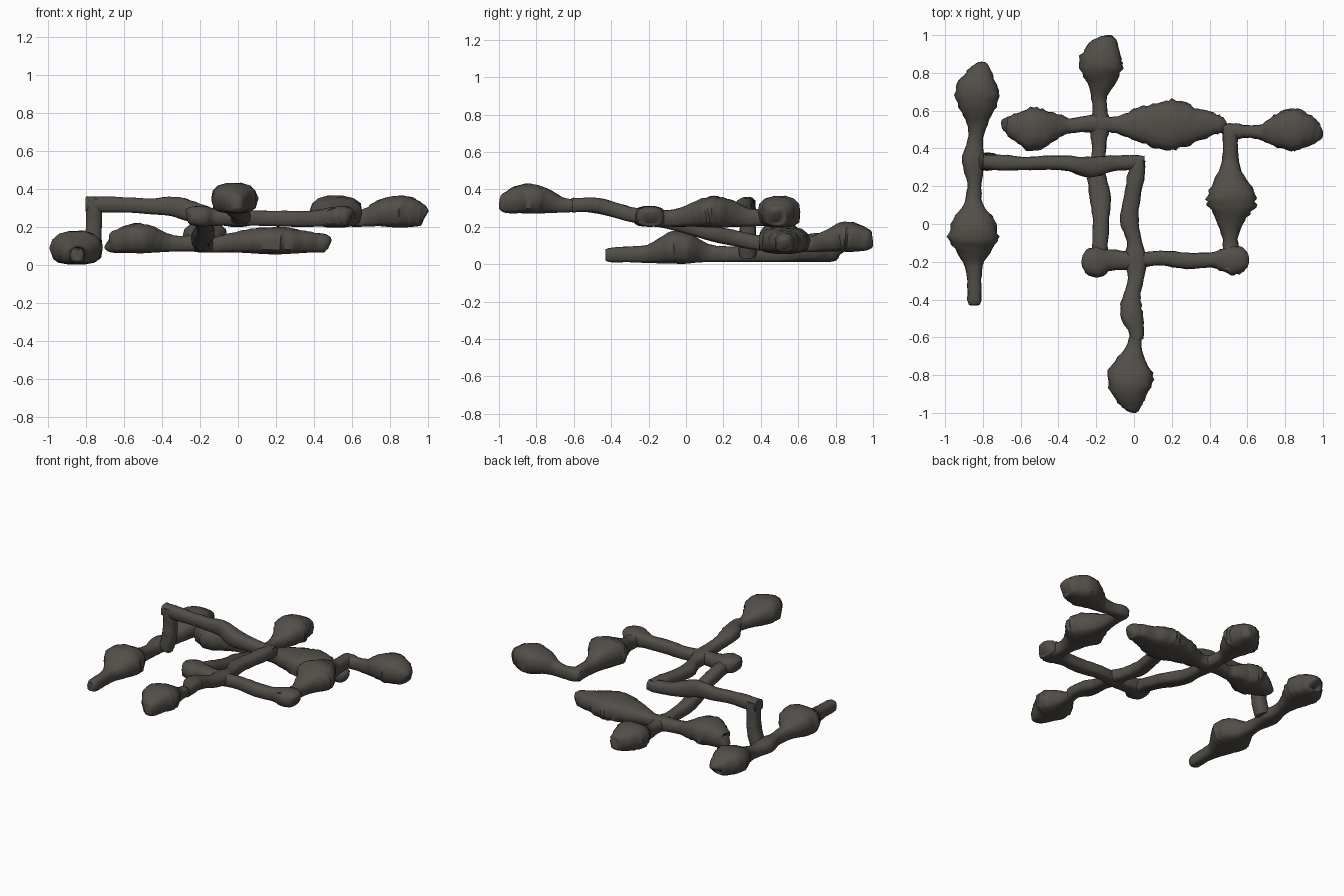
import bpy, bmesh, math, random
from mathutils import Vector

random.seed(4)
SIDES, STEPS = 14, 4
rock = bpy.data.materials.new("dark rock")
rock.diffuse_color = (0.085, 0.077, 0.066, 1)


def spline(a, b, c, d, t):
    return [0.5 * (2 * q + (r - p) * t + (2 * p - 5 * q + 4 * r - s) * t * t
                   + (3 * q - p - 3 * r + s) * t ** 3) for p, q, r, s in zip(a, b, c, d)]


def passage(name, pts, shaft=False):
    """Skin rings along points (x, y, floor z, half width, height)."""
    pts = [(x, y, f + h / 2, w, h / 2) for x, y, f, w, h in pts]
    ext = [pts[0]] + pts + [pts[-1]]
    path = [spline(*ext[i:i + 4], k / STEPS) for i in range(len(pts) - 1) for k in range(STEPS)]
    path.append(list(pts[-1]))
    bm = bmesh.new()
    rings = []
    for i, (x, y, z, w, h) in enumerate(path):
        tan = (Vector(path[min(i + 1, len(path) - 1)][:3]) - Vector(path[max(i - 1, 0)][:3])).normalized()
        side = Vector((0, 1, 0)) if shaft else tan.cross(Vector((0, 0, 1))).normalized()
        up = side.cross(tan).normalized()
        rough = random.uniform(0.94, 1.06)
        ring = []
        for k in range(SIDES):
            a = 2 * math.pi * k / SIDES
            c, s = math.cos(a), math.sin(a)
            # rounded roof, flatter floor
            px = math.copysign(abs(c) ** 0.8, c) * w * rough * random.uniform(0.96, 1.04)
            pz = math.copysign(abs(s) ** (0.8 if s > 0 else 0.5), s) * h
            if s > 0:
                pz *= random.uniform(0.95, 1.04)
            ring.append(bm.verts.new(Vector((x, y, z)) + side * px + up * pz))
        rings.append(ring)
    for a, b in zip(rings, rings[1:]):
        for k in range(SIDES):
            n = (k + 1) % SIDES
            bm.faces.new((a[k], a[n], b[n], b[k]))
    bm.faces.new(rings[0])
    bm.faces.new(rings[-1])
    bmesh.ops.recalc_face_normals(bm, faces=bm.faces)
    me = bpy.data.meshes.new(name)
    bm.to_mesh(me)
    bm.free()
    me.materials.append(rock)
    for p in me.polygons:
        p.use_smooth = True
    ob = bpy.data.objects.new(name, me)
    bpy.context.collection.objects.link(ob)
    bpy.context.view_layer.objects.active = ob
    ob.select_set(True)
    bpy.ops.object.shade_smooth_by_angle(angle=math.radians(50))
    ob.select_set(False)


# Lowest level: west gallery with two chambers
passage("west_gallery", [
    (-.845, -.43, .02, .025, .06), (-.845, -.40, .01, .04, .08), (-.845, -.30, .01, .037, .085),
    (-.85, -.20, .005, .055, .10), (-.85, -.11, 0, .115, .15), (-.85, -.05, 0, .132, .18),
    (-.85, .02, 0, .11, .16), (-.85, .11, .01, .05, .10), (-.845, .22, .01, .038, .085),
    (-.85, .33, .01, .06, .09), (-.84, .44, .01, .04, .085), (-.83, .53, .01, .055, .10),
    (-.83, .62, .01, .10, .14), (-.83, .70, .01, .12, .16), (-.82, .77, .01, .085, .14),
    (-.81, .82, .02, .055, .10), (-.81, .832, .03, .025, .06)])

# Shaft linking the levels, and the high west-east passage
passage("shaft", [(-.79, .33, .0, .045, .09), (-.765, .33, .08, .045, .09),
                  (-.757, .33, .17, .043, .085), (-.757, .33, .30, .042, .085)], True)
passage("high_passage", [
    (-.80, .33, .28, .04, .08), (-.70, .325, .275, .043, .085), (-.58, .32, .275, .036, .08),
    (-.45, .325, .265, .037, .085), (-.34, .32, .255, .04, .105), (-.24, .30, .225, .056, .11),
    (-.12, .32, .21, .042, .085), (.0, .325, .20, .04, .08), (.055, .325, .205, .035, .07)])
passage("middle_passage", [
    (.03, .34, .20, .03, .08), (.015, .27, .20, .045, .085), (-.01, .14, .20, .042, .08),
    (-.025, .02, .20, .05, .08), (.0, -.08, .20, .038, .08), (.01, -.19, .21, .06, .085),
    (.01, -.29, .225, .042, .08), (-.01, -.38, .25, .045, .08), (-.015, -.47, .27, .06, .085),
    (.01, -.55, .28, .045, .075), (.015, -.61, .275, .033, .08)])
passage("south_chamber", [
    (.01, -.58, .28, .03, .07), (.0, -.66, .275, .042, .08), (-.015, -.74, .27, .09, .13),
    (-.02, -.82, .27, .125, .16), (-.02, -.88, .27, .105, .155), (-.01, -.95, .27, .06, .12),
    (-.005, -.985, .28, .035, .09), (-.005, -.998, .30, .015, .05)])

# Cross passage and the eastern column
passage("cross_passage", [
    (-.27, -.20, .22, .03, .07), (-.25, -.20, .21, .065, .095), (-.19, -.20, .20, .08, .11),
    (-.12, -.19, .205, .055, .09), (0, -.195, .205, .045, .085), (.14, -.18, .205, .038, .08),
    (.28, -.195, .20, .045, .085), (.40, -.19, .20, .04, .085), (.47, -.19, .20, .06, .10),
    (.53, -.19, .20, .08, .11), (.58, -.19, .205, .06, .10), (.597, -.19, .22, .03, .06)])
passage("east_gallery", [
    (.51, -.25, .21, .05, .09), (.515, -.18, .20, .055, .10), (.51, -.08, .20, .04, .09),
    (.51, .02, .20, .075, .12), (.515, .09, .195, .12, .155), (.515, .15, .195, .13, .17),
    (.51, .23, .195, .085, .15), (.51, .33, .20, .045, .10), (.51, .43, .205, .042, .09),
    (.51, .50, .205, .042, .085), (.51, .52, .215, .03, .06)])
passage("east_chamber", [
    (.475, .49, .21, .03, .07), (.52, .49, .205, .045, .085), (.60, .49, .20, .033, .085),
    (.68, .485, .20, .045, .10), (.75, .49, .20, .085, .14), (.83, .50, .195, .118, .17),
    (.89, .495, .195, .10, .165), (.95, .485, .20, .07, .13), (.975, .48, .21, .045, .10),
    (.985, .48, .225, .02, .06)])

# Sloping passage down to the lower junction and its north chamber
passage("sloping_passage", [
    (-.19, -.22, .21, .045, .085), (-.18, -.10, .19, .042, .085), (-.175, .03, .155, .045, .085),
    (-.18, .15, .12, .055, .085), (-.20, .27, .095, .05, .085), (-.185, .38, .075, .038, .08),
    (-.185, .46, .07, .045, .08), (-.18, .53, .065, .055, .085), (-.18, .61, .065, .038, .08),
    (-.185, .68, .065, .045, .085), (-.175, .76, .065, .085, .12), (-.175, .84, .065, .12, .16),
    (-.165, .90, .065, .10, .155), (-.145, .96, .07, .065, .12), (-.14, .988, .08, .04, .09),
    (-.14, .998, .10, .015, .05)])
passage("lower_hall", [
    (-.685, .525, .09, .025, .06), (-.67, .525, .065, .045, .10), (-.62, .515, .06, .08, .13),
    (-.54, .505, .06, .118, .16), (-.47, .51, .06, .10, .15), (-.40, .52, .065, .062, .11),
    (-.33, .52, .07, .04, .085), (-.25, .53, .07, .045, .085), (-.18, .53, .065, .055, .09),
    (-.11, .525, .065, .042, .085), (-.03, .525, .065, .07, .105), (.07, .525, .06, .105, .13),
    (.16, .52, .055, .132, .145), (.23, .525, .055, .13, .145), (.32, .525, .06, .095, .125),
    (.40, .53, .065, .065, .105), (.46, .525, .065, .045, .095), (.482, .525, .08, .02, .05)])
